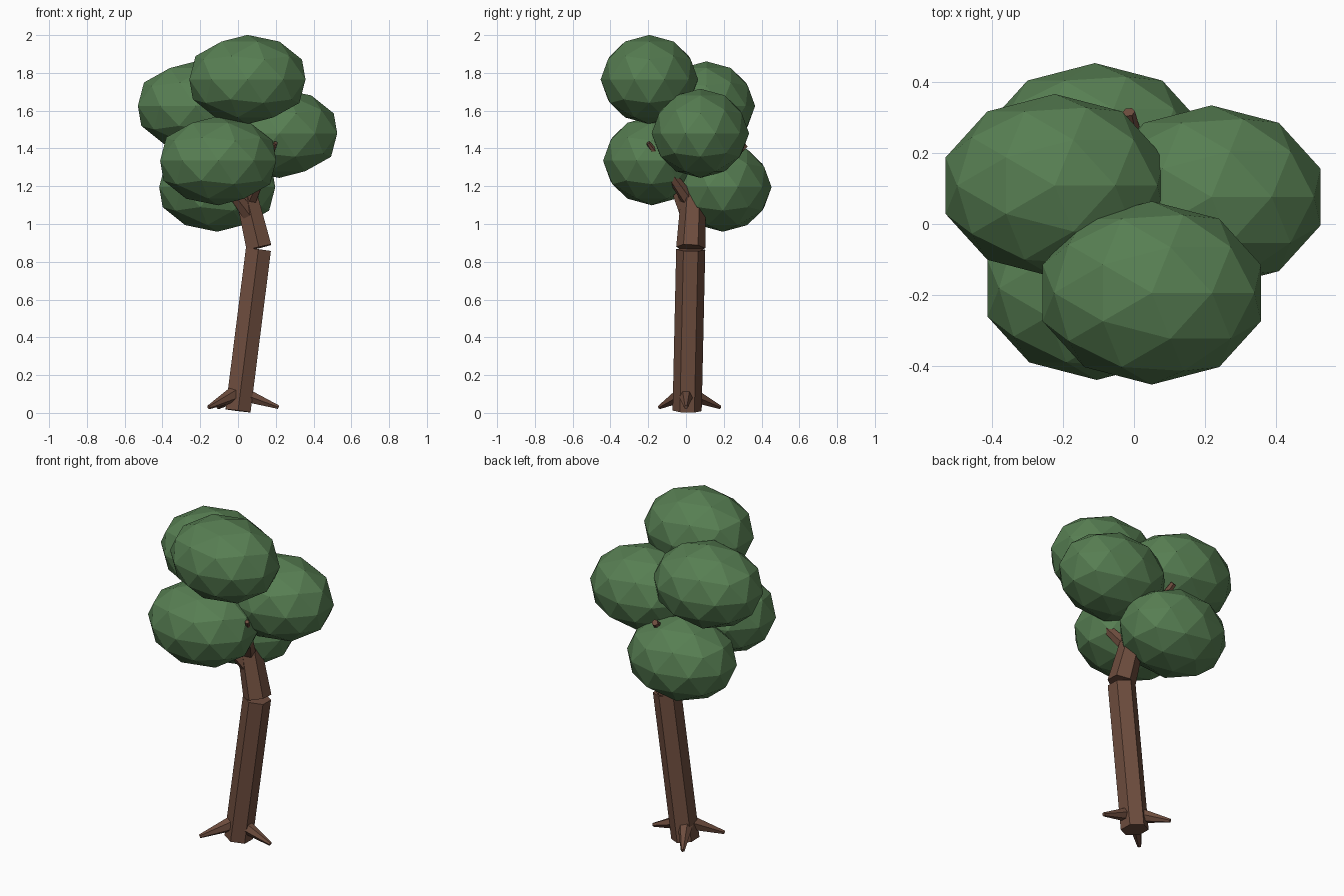
import bpy
from mathutils import Vector, Matrix

if "Cube" in bpy.data.objects:
    bpy.data.objects.remove(bpy.data.objects["Cube"])


def material(name, rgb):
    m = bpy.data.materials.new(name)
    m.diffuse_color = (*rgb, 1)
    m.use_nodes = True
    m.node_tree.nodes["Principled BSDF"].inputs["Base Color"].default_value = m.diffuse_color
    return m


LEAF = material("leaf green", (0.095, 0.21, 0.085))
BARK = material("bark brown", (0.155, 0.074, 0.048))


def limb(name, start, end, r1, r2, sides=6):
    """Tapered prism running from start to end."""
    a, b = Vector(start), Vector(end)
    axis = (b - a).normalized()
    # keep one corner of the cross-section facing front
    side = Vector((0, 1, 0)) if abs(axis.y) < 0.6 else Vector((1, 0, 0))
    y = (side - axis * side.dot(axis)).normalized()
    x = y.cross(axis)
    rot = Matrix((x, y, axis)).transposed().to_4x4()
    bpy.ops.mesh.primitive_cone_add(vertices=sides, radius1=r1, radius2=r2,
                                    depth=(b - a).length)
    ob = bpy.context.object
    ob.name = name
    ob.matrix_world = Matrix.Translation((a + b) / 2) @ rot
    ob.data.materials.append(BARK)
    return ob


def foliage(name, centre):
    """Faceted, flattened leaf clump."""
    bpy.ops.mesh.primitive_ico_sphere_add(subdivisions=2, radius=1, location=centre)
    ob = bpy.context.object
    ob.name = name
    ob.scale = (0.323, 0.258, 0.236)
    ob.data.materials.append(LEAF)


# Trunk in two leaning sections
limb("lower_trunk", (0.0, 0.006, 0.011), (0.108, 0.025, 0.865), 0.077, 0.077)
limb("upper_trunk", (0.111, 0.025, 0.875), (0.0, 0.05, 1.34), 0.077, 0.058)

# Branches reaching into the clumps
limb("back_branch", (0.04, 0.05, 1.18), (-0.015, 0.315, 1.42), 0.04, 0.018)
limb("right_branch", (0.06, 0.02, 1.12), (0.2, -0.2, 1.43), 0.04, 0.012)
limb("left_branch", (0.075, 0.02, 1.03), (-0.13, -0.1, 1.3), 0.045, 0.02)

# Roots
for i, tip in enumerate([(0.215, 0.0, 0.03), (-0.155, -0.14, 0.03), (-0.105, 0.18, 0.03)]):
    flat = Vector((tip[0], tip[1], 0)).normalized() * 0.03
    limb(f"root_{i + 1}", (flat.x, flat.y, 0.098), tip, 0.043, 0.011)

# Leaf clumps
foliage("top_foliage", (0.05, -0.194, 1.765))
foliage("left_foliage", (-0.223, 0.108, 1.625))
foliage("right_foliage", (0.218, 0.076, 1.48))
foliage("front_foliage", (-0.105, -0.181, 1.335))
foliage("back_foliage", (-0.11, 0.195, 1.195))
